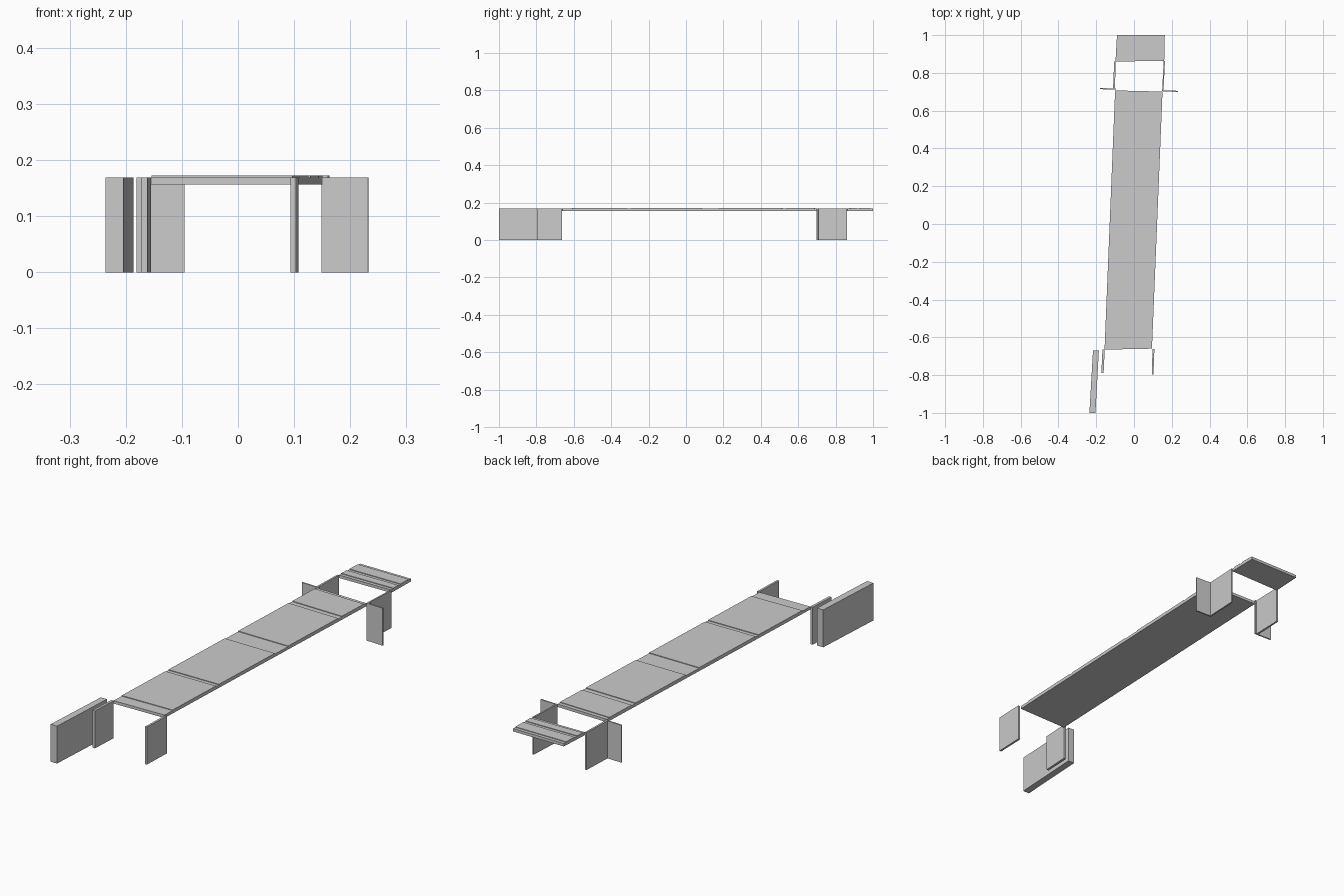
import bpy

if "Cube" in bpy.data.objects:
    bpy.data.objects.remove(bpy.data.objects["Cube"])

WALL_TOP = 0.169
DECK_LOW, DECK_TOP, STEP_TOP = 0.156, 0.169, 0.172


def make(name, verts, faces):
    mesh = bpy.data.meshes.new(name)
    mesh.from_pydata(verts, [], faces)
    mesh.update()
    obj = bpy.data.objects.new(name, mesh)
    bpy.context.collection.objects.link(obj)
    return obj


def loop_prism(name, side_a, side_b):
    """Closed solid between two matching outlines."""
    n = len(side_a)
    faces = [list(range(n))[::-1], list(range(n, 2 * n))]
    faces += [[i, (i + 1) % n, n + (i + 1) % n, n + i] for i in range(n)]
    return make(name, side_a + side_b, faces)


def wall(name, plan, top=WALL_TOP):
    """Vertical slab from a counter-clockwise plan outline."""
    return loop_prism(name, [(x, y, 0) for x, y in plan],
                      [(x, y, top) for x, y in plan])


def deck(name, left, right, panels):
    """Flat-bottomed slab with raised panels given as (start, end) in y."""
    y0, y1 = left[0][1], left[1][1]
    prof = [(y0, DECK_LOW), (y1, DECK_LOW)]
    top = [(y0, DECK_TOP)]
    for a, b in panels:
        top += [(a, DECK_TOP), (a, STEP_TOP), (b, STEP_TOP), (b, DECK_TOP)]
    top.append((y1, DECK_TOP))
    prof += top[::-1]

    def edge(ends):
        (xa, ya), (xb, yb) = ends
        out = []
        for y, z in prof:
            t = (y - y0) / (y1 - y0)
            out.append((xa + (xb - xa) * t, ya + (yb - ya) * t, z))
        return out
    return loop_prism(name, edge(right), edge(left))


# main bridge deck, slightly skewed in plan
deck("main_deck",
     ((-0.156, -0.665), (-0.100, 0.707)), ((0.095, -0.660), (0.151, 0.701)),
     [(-0.61, -0.315), (-0.295, 0.085), (0.175, 0.515), (0.54, 0.69)])

# short deck at the rear
deck("rear_deck",
     ((-0.098, 0.860), (-0.090, 1.0)), ((0.160, 0.864), (0.163, 1.0)),
     [(0.875, 0.912), (0.928, 0.985)])

# walls along the rear opening
wall("rear_left_side_wall",
     [(-0.111, 0.712), (-0.101, 0.712), (-0.097, 0.860), (-0.105, 0.860)])
wall("rear_right_side_wall",
     [(0.149, 0.703), (0.156, 0.703), (0.164, 0.862), (0.157, 0.862)])

# wing walls reaching outward at the rear
wall("rear_left_wing_wall",
     [(-0.181, 0.714), (-0.095, 0.711), (-0.095, 0.717), (-0.181, 0.720)])
wall("rear_right_wing_wall",
     [(0.153, 0.702), (0.232, 0.699), (0.233, 0.705), (0.153, 0.708)])

# walls at the front end of the deck
wall("front_left_wall",
     [(-0.173, -0.790), (-0.161, -0.790), (-0.155, -0.665), (-0.167, -0.665)])
wall("front_right_wall",
     [(0.094, -0.797), (0.103, -0.797), (0.108, -0.662), (0.098, -0.662)])

# thick freestanding block
wall("front_left_block",
     [(-0.236, -1.0), (-0.204, -1.0), (-0.186, -0.669), (-0.217, -0.669)])
